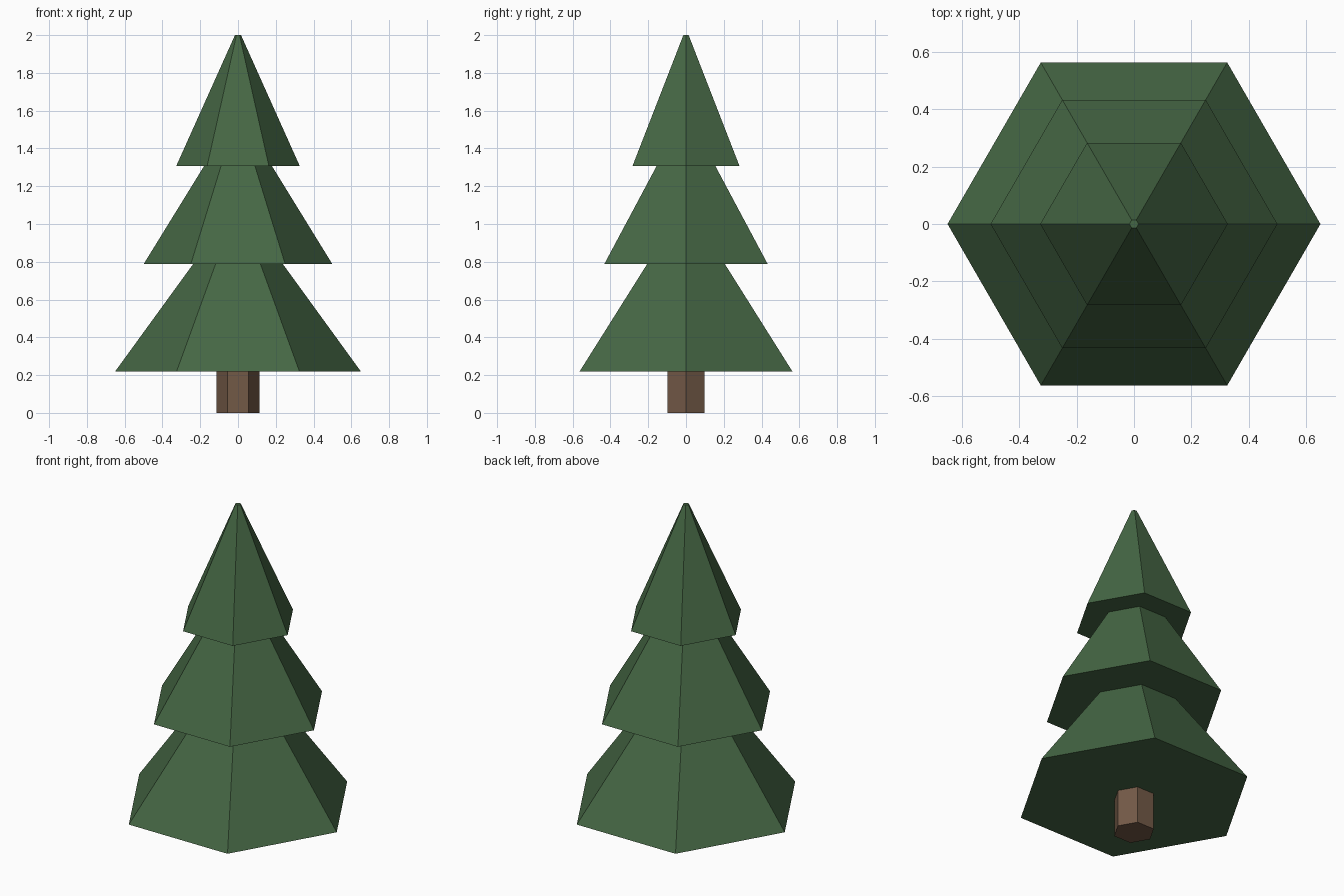
import bpy

cube = bpy.data.objects.get("Cube")
if cube:
    bpy.data.objects.remove(cube, do_unlink=True)


def make_material(name, color):
    mat = bpy.data.materials.new(name)
    mat.use_nodes = True
    mat.diffuse_color = color
    mat.node_tree.nodes["Principled BSDF"].inputs["Base Color"].default_value = color
    return mat


def hex_frustum(name, z_low, z_high, r_low, r_high, mat):
    """Six-sided flat-shaded frustum with corners on the x axis."""
    bpy.ops.mesh.primitive_cone_add(
        vertices=6, radius1=r_low, radius2=r_high, depth=z_high - z_low,
        location=(0, 0, (z_low + z_high) / 2))
    obj = bpy.context.object
    obj.name = name
    # Turn the mesh so that a corner points along +x
    corner = max((v.co for v in obj.data.vertices), key=lambda c: c.y)
    if abs(corner.x) < 0.001:
        for v in obj.data.vertices:
            v.co.x, v.co.y = v.co.y, -v.co.x
    obj.data.materials.append(mat)
    return obj


green = make_material("needle green", (0.06, 0.135, 0.058, 1))
brown = make_material("bark brown", (0.17, 0.1, 0.062, 1))

# Trunk, set slightly into the lowest branches
hex_frustum("trunk", 0, 0.25, 0.113, 0.113, brown)

# Branch tiers; each lower tier ends just inside the one above
hex_frustum("lower_branches", 0.22, 0.83, 0.65, 0.207, green)
hex_frustum("middle_branches", 0.787, 1.35, 0.5, 0.153, green)
hex_frustum("top_branches", 1.307, 2.0, 0.327, 0.016, green)
